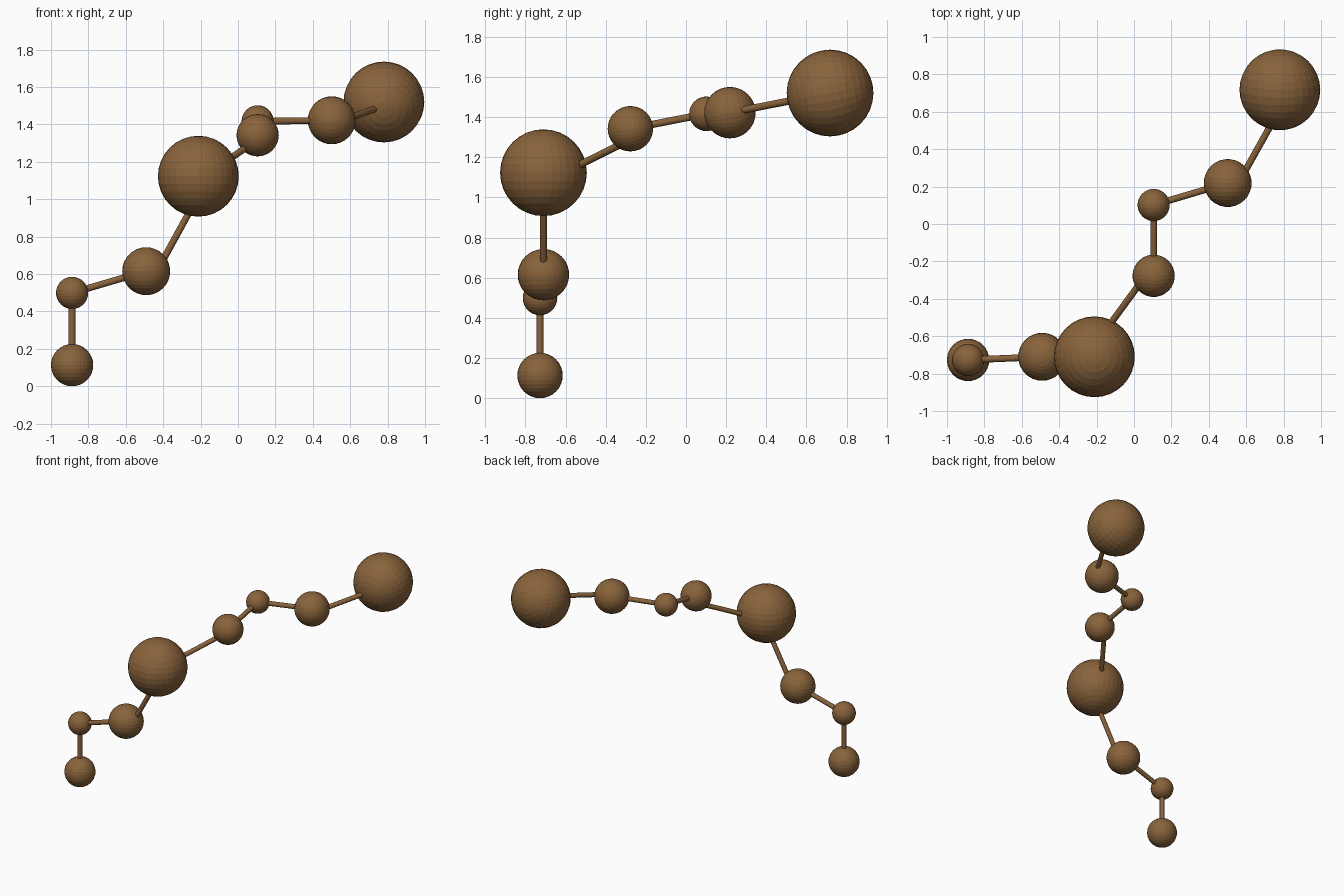
import bpy, math
from mathutils import Vector, Matrix

if "Cube" in bpy.data.objects:
    bpy.data.objects.remove(bpy.data.objects["Cube"])

brown = bpy.data.materials.new("brown")
brown.diffuse_color = (0.25, 0.125, 0.044, 1)
brown.use_nodes = True
brown.node_tree.nodes["Principled BSDF"].inputs["Base Color"].default_value = brown.diffuse_color


def ball(name, centre, radius, tilt):
    bpy.ops.mesh.primitive_uv_sphere_add(segments=32, ring_count=16, radius=radius,
                                         location=centre, rotation=(tilt, 0, 0))
    ob = bpy.context.object
    ob.name = name
    ob.data.materials.append(brown)


def rod(name, a, b, shift=(0, 0, 0)):
    a, b, shift = Vector(a), Vector(b), Vector(shift)
    d = b - a
    bpy.ops.mesh.primitive_cylinder_add(vertices=16, radius=0.018, depth=d.length,
                                        location=(a + b) / 2 + shift)
    ob = bpy.context.object
    ob.name = name
    ob.rotation_euler = d.to_track_quat('Z', 'Y').to_euler()
    ob.data.materials.append(brown)


# One unit: four balls, offsets from the first ball, with radii
offsets = [Vector(p) for p in ((0, 0, 0), (0, 0, 0.386), (0.396, 0.017, 0.502), (0.675, 0.017, 1.010))]
radii = (0.113, 0.086, 0.128, 0.216)
side_shift = Vector((0.044, 0, -0.024))  # last rod sits off the centre line
ends = []

# The unit is used twice, the second time tipped back
for label, start, tilt in (("lower", (-0.887, -0.727, 0.113), 0),
                           ("upper", (0.105, -0.277, 1.342), math.radians(-78.9))):
    turn = Matrix.Rotation(tilt, 3, 'X')
    pts = [Vector(start) + turn @ p for p in offsets]
    for i, (p, r) in enumerate(zip(pts, radii)):
        ball(f"{label}_ball_{i + 1}", p, r, tilt)
    for i in range(3):
        rod(f"{label}_rod_{i + 1}", pts[i], pts[i + 1],
            turn @ side_shift if i == 2 else (0, 0, 0))
    ends.append(pts)

# Rod joining the two units
rod("joining_rod", ends[0][3], ends[1][0], (-0.02, 0.032, -0.037))
